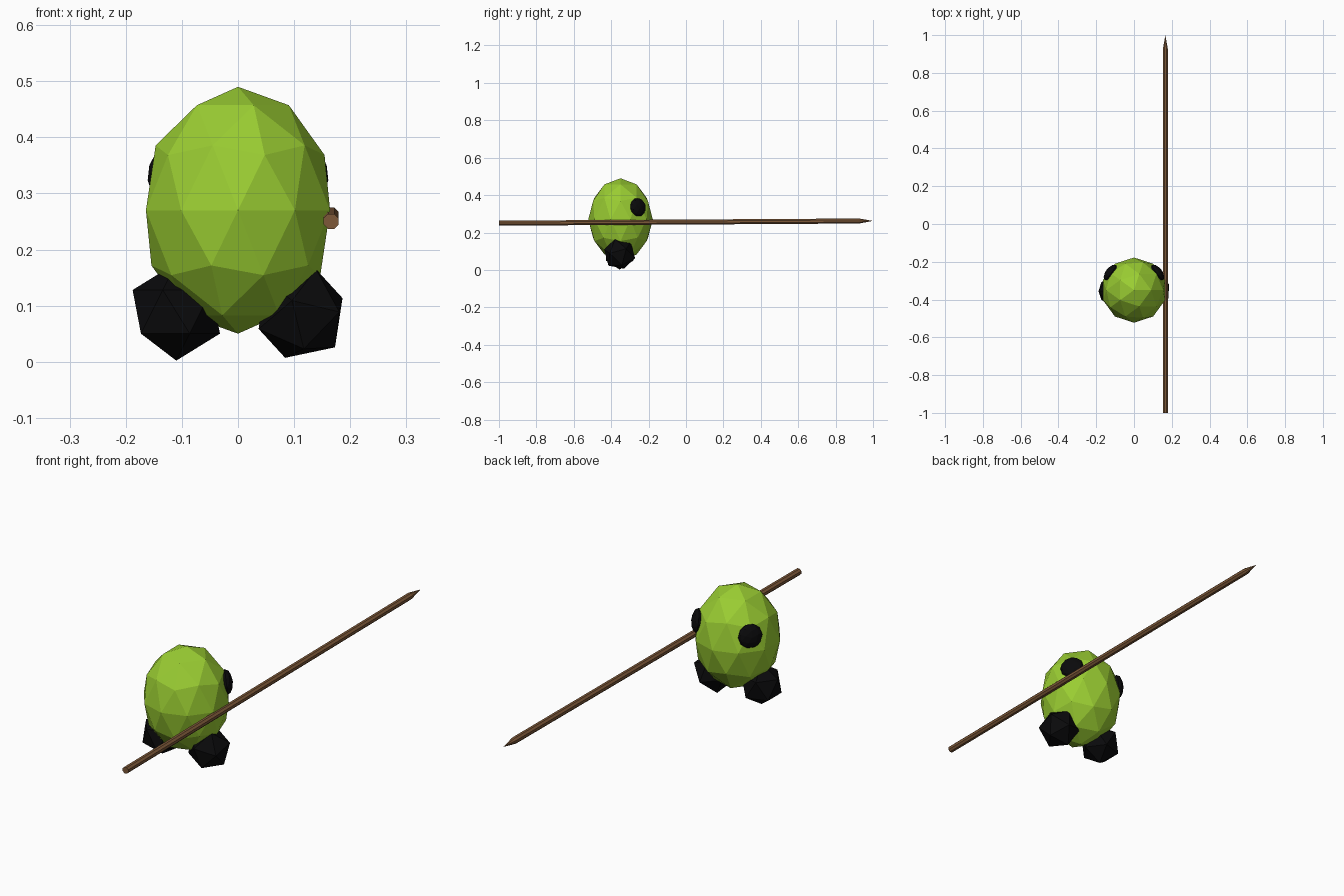
import bpy, bmesh, math
from mathutils import Matrix, Vector

if "Cube" in bpy.data.objects:
    bpy.data.objects.remove(bpy.data.objects["Cube"])


def material(name, rgb):
    m = bpy.data.materials.new(name)
    m.diffuse_color = (*rgb, 1)
    m.use_nodes = True
    m.node_tree.nodes["Principled BSDF"].inputs["Base Color"].default_value = m.diffuse_color
    return m


GREEN = material("lime green", (0.323, 0.610, 0.032))
BLACK = material("black", (0.003, 0.003, 0.0035))
BROWN = material("wood brown", (0.205, 0.098, 0.040))


def add_object(name, bm, *mats):
    mesh = bpy.data.meshes.new(name)
    bm.normal_update()
    bm.to_mesh(mesh)
    bm.free()
    for m in mats:
        mesh.materials.append(m)
    ob = bpy.data.objects.new(name, mesh)
    bpy.context.collection.objects.link(ob)
    return ob


def ico(name, centre, radii, mat, subdiv, rot=Matrix.Identity(4)):
    bm = bmesh.new()
    bmesh.ops.create_icosphere(
        bm, subdivisions=subdiv, radius=1,
        matrix=Matrix.Translation(centre) @ rot @ Matrix.Diagonal((*radii, 1)))
    return add_object(name, bm, mat)


def frame(pole, side):
    """Rotation taking local z to pole and local x towards side."""
    z = Vector(pole).normalized()
    x = Vector(side)
    x = (x - z * x.dot(z)).normalized()
    return Matrix((x, z.cross(x), z)).transposed().to_4x4()


# Egg-shaped body
ico("body", (0, -0.35, 0.27), (0.1725, 0.1725, 0.22), GREEN, 2)

# Chunky feet, each turned differently
ico("left_foot", (-0.11, -0.355, 0.089), (0.087,) * 3, BLACK, 1,
    Matrix.Rotation(math.pi, 4, 'Z'))
ico("right_foot", (0.1115, -0.355, 0.086), (0.087,) * 3, BLACK, 1,
    frame((0.0275, -0.024, 0.079), (0.0745, 0.034, 0.029)))

# Flattened eyes on the +y side
for side, name in ((-1, "left_eye"), (1, "right_eye")):
    ico(name, (side * 0.125, -0.257, 0.335), (0.05, 0.05, 0.025), BLACK, 2,
        frame((side * 0.8, 0.6, 0.12), (0, 0, 1)))

# Eight-sided spear with a pointed tip
bm = bmesh.new()
SIDES, R = 8, 0.0145
start, end = Vector((0.166, -1, 0.250)), Vector((0.166, 1, 0.262))
rings = []
for t in (0, 0.9625):
    c = start.lerp(end, t)
    rings.append([bm.verts.new(c + Vector((
        R * math.cos(math.tau * (i + 0.5) / SIDES), 0,
        R * math.sin(math.tau * (i + 0.5) / SIDES)))) for i in range(SIDES)])
tip = bm.verts.new(end)
bm.faces.new(rings[0])
for i in range(SIDES):
    j = (i + 1) % SIDES
    bm.faces.new((rings[0][i], rings[0][j], rings[1][j], rings[1][i]))
    bm.faces.new((rings[1][i], rings[1][j], tip))
bmesh.ops.recalc_face_normals(bm, faces=bm.faces[:])
add_object("spear", bm, BROWN)
